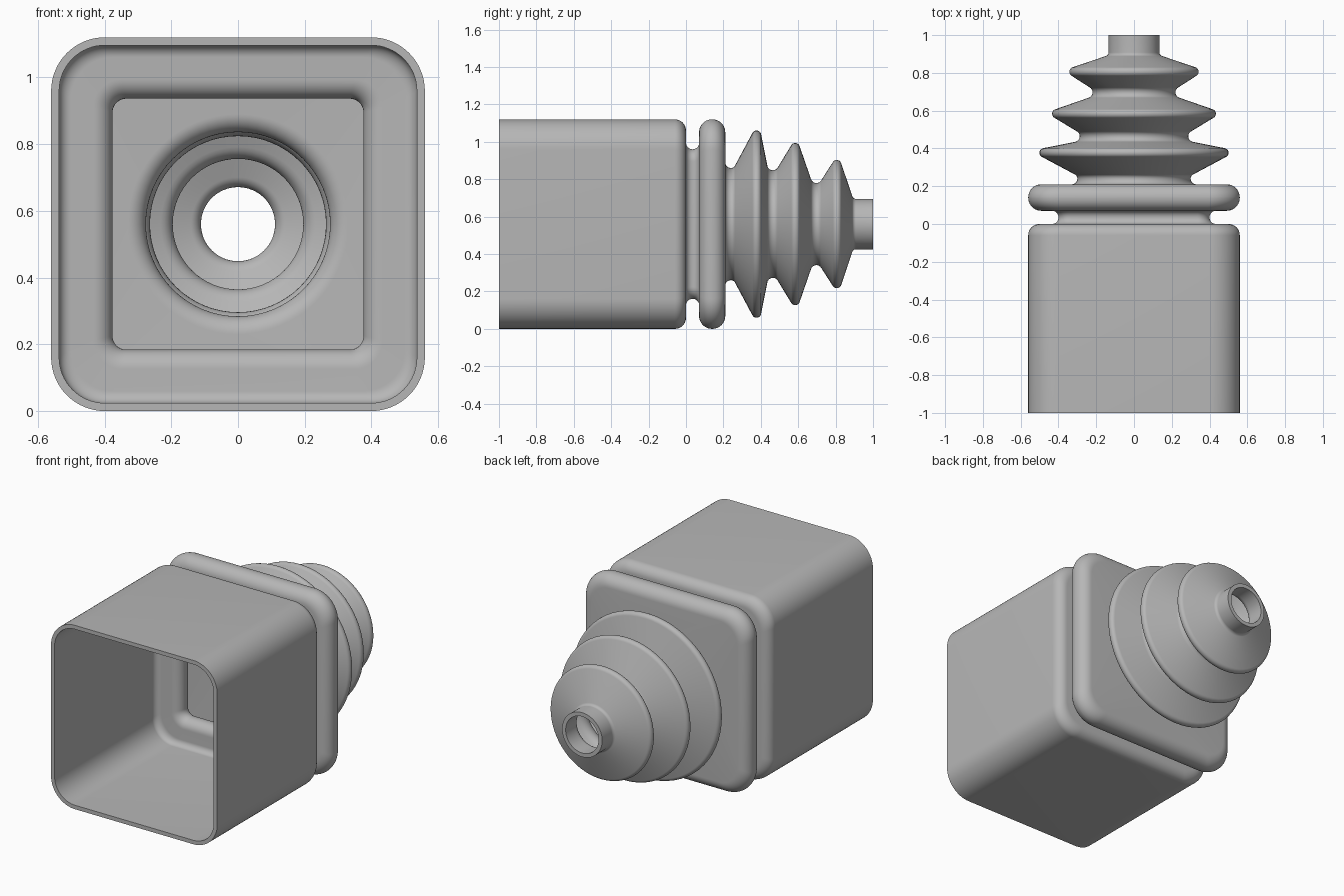
import bpy, bmesh
from math import sin, cos, pi, tan
from mathutils import Vector, Matrix

cube = bpy.data.objects.get("Cube")
if cube:
    bpy.data.objects.remove(cube)

WALL = 0.024          # shell thickness
CENTRE_Z = 0.56       # height of the long axis
ARC = 16              # segments per quarter turn of a section
FILLET = 10           # segments per profile fillet

# Outer profile corners: position along y, half width, fillet radius
SQUARE = [(-1, .56, 0), (0, .56, .06),                    # open box
          (0, .40, .034), (.07, .40, .034),               # groove
          (.07, .56, .069), (.21, .56, .069)]             # flange
ROUND = [(.21, .30, .03), (.255, .30, .024),              # bellows root
         (.388, .549, .025), (.45, .236, .03),            # first fold
         (.59, .467, .025), (.689, .181, .03),            # second fold
         (.813, .375, .025),                              # third fold
         (.894, .135, .02), (1, .135, 0)]                 # neck


def rounded_profile(corners):
    """Return (point, outward normal, is_round) along the filleted line."""
    pts = [Vector(c[:2]) for c in corners]
    result = []
    for i, p in enumerate(pts):
        is_round = i >= len(SQUARE)
        radius = corners[i][2]
        if radius == 0:
            result.append((p, Vector((0, 1)), is_round))
            continue
        d0 = (p - pts[i - 1]).normalized()
        d1 = (pts[i + 1] - p).normalized()
        turn = d1.angle(d0)
        side = 1 if d0.x * d1.y - d0.y * d1.x > 0 else -1
        n0 = Vector((-d0.y, d0.x))
        start = p - d0 * radius * tan(turn / 2)
        centre = start + n0 * side * radius
        for k in range(FILLET + 1):
            n = Matrix.Rotation(side * turn * k / FILLET, 2) @ n0
            result.append((centre - n * side * radius, n, is_round))
    return result


def section(bm, y, half, corner):
    """Ring of vertices: a square with rounded corners, or a circle."""
    ring = []
    core = half - corner
    for q in range(4):
        cx = core if q in (0, 3) else -core
        cz = core if q < 2 else -core
        for k in range(ARC + 1):
            a = (q + k / ARC) * pi / 2
            ring.append(bm.verts.new((cx + corner * cos(a), y,
                                      CENTRE_Z + cz + corner * sin(a))))
    return ring


# Outer skin forward, inner skin back, joined into one closed shell
profile = rounded_profile(SQUARE + ROUND)
bm = bmesh.new()
outer, inner = [], []
for p, n, is_round in profile:
    corner = p.y if is_round else .065 + (p.y - .40) * .6
    outer.append(section(bm, p.x, p.y, corner))
    q = p - n * WALL
    inner.append(section(bm, q.x, q.y, corner - n.y * WALL))
rings = outer + inner[::-1]
for a, b in zip(rings, rings[1:] + rings[:1]):
    for i in range(len(a)):
        j = (i + 1) % len(a)
        bm.faces.new((a[i], a[j], b[j], b[i]))
bmesh.ops.remove_doubles(bm, verts=bm.verts, dist=1e-5)
bmesh.ops.recalc_face_normals(bm, faces=bm.faces)

mesh = bpy.data.meshes.new("bellows_boot")
bm.to_mesh(mesh)
bm.free()
boot = bpy.data.objects.new("bellows_boot", mesh)
bpy.context.collection.objects.link(boot)

# Single grey rubber colour
grey = (.47, .47, .47, 1)
rubber = bpy.data.materials.new("grey_rubber")
rubber.use_nodes = True
rubber.diffuse_color = grey
rubber.node_tree.nodes["Principled BSDF"].inputs["Base Color"].default_value = grey
mesh.materials.append(rubber)

bpy.ops.object.select_all(action='DESELECT')
boot.select_set(True)
bpy.context.view_layer.objects.active = boot
bpy.ops.object.shade_smooth_by_angle(angle=pi / 6)
